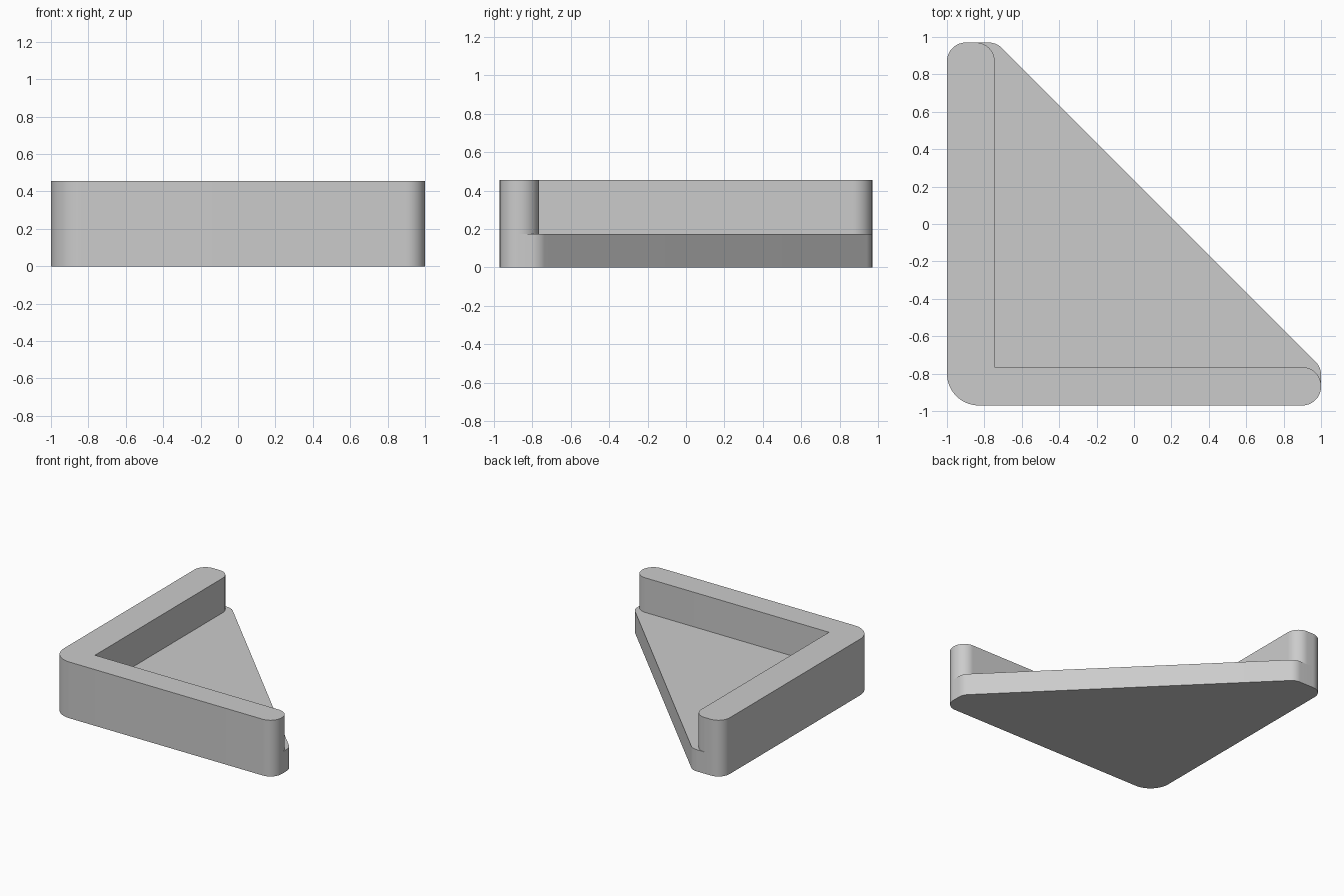
import bpy
import bmesh
import math
from mathutils import Vector

cube = bpy.data.objects.get("Cube")
if cube:
    bpy.data.objects.remove(cube)

grey = bpy.data.materials.new("plain grey")
grey.use_nodes = True
COLOUR = (0.6, 0.6, 0.6, 1)
grey.diffuse_color = COLOUR
grey.node_tree.nodes["Principled BSDF"].inputs["Base Color"].default_value = COLOUR


def rounded(corners, steps=14):
    """Round each (x, y, radius) corner of a counter-clockwise outline."""
    outline = []
    for i, (x, y, r) in enumerate(corners):
        p = Vector((x, y))
        if r == 0:
            outline.append(p)
            continue
        a = (Vector(corners[i - 1][:2]) - p).normalized()
        b = (Vector(corners[(i + 1) % len(corners)][:2]) - p).normalized()
        half = a.angle(b) / 2
        centre = p + (a + b).normalized() * (r / math.sin(half))
        start = p + a * (r / math.tan(half)) - centre
        sweep = math.pi - 2 * half
        for k in range(steps + 1):
            t = sweep * k / steps
            c, s = math.cos(t), math.sin(t)
            outline.append(centre + Vector((start.x * c - start.y * s,
                                            start.x * s + start.y * c)))
    return outline


def slab(name, corners, z0, z1):
    """Extrude a rounded outline upwards into a solid part."""
    bm = bmesh.new()
    face = bm.faces.new([bm.verts.new((p.x, p.y, z0)) for p in rounded(corners)])
    top = bmesh.ops.extrude_face_region(bm, geom=[face], use_keep_orig=True)
    moved = [v for v in top["geom"] if isinstance(v, bmesh.types.BMVert)]
    bmesh.ops.translate(bm, verts=moved, vec=(0, 0, z1 - z0))
    bmesh.ops.recalc_face_normals(bm, faces=bm.faces)
    mesh = bpy.data.meshes.new(name)
    bm.to_mesh(mesh)
    bm.free()
    mesh.materials.append(grey)
    obj = bpy.data.objects.new(name, mesh)
    bpy.context.collection.objects.link(obj)
    bpy.ops.object.select_all(action="DESELECT")
    obj.select_set(True)
    bpy.context.view_layer.objects.active = obj
    bpy.ops.object.shade_smooth_by_angle(angle=math.radians(30))
    return obj


END = 0.97      # half depth
R = 0.1         # radius of the arm ends
HEEL = 0.17     # radius of the outer corner
FLOOR, TOP = 0.175, 0.455
ARM_X, ARM_Y = -0.745, -0.765   # inner wall faces

# Triangular floor with clipped, rounded tips
slab("base_plate", [(-1, -END, HEEL), (1, -END, R), (1, ARM_Y, R),
                    (-0.735, END, R), (-1, END, R)], 0, FLOOR)

# L-shaped wall standing along the two straight sides
slab("corner_wall", [(-1, -END, HEEL), (1, -END, R), (1, ARM_Y, R),
                     (ARM_X, ARM_Y, 0), (ARM_X, END, R), (-1, END, R)], FLOOR, TOP)
